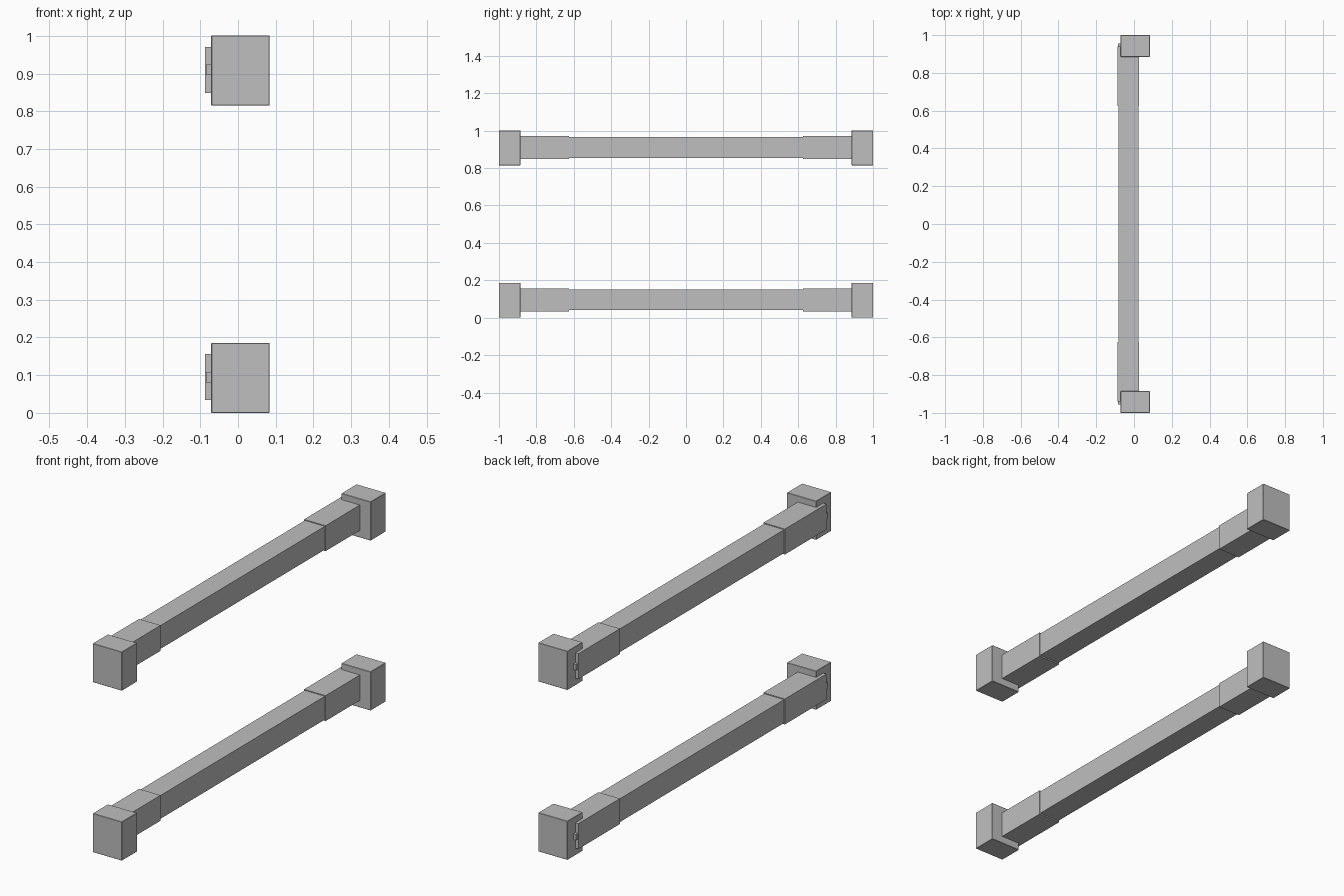
import bpy, bmesh

if "Cube" in bpy.data.objects:
    bpy.data.objects.remove(bpy.data.objects["Cube"])

grey = bpy.data.materials.new("plain_grey")
grey.diffuse_color = (0.52, 0.52, 0.52, 1)
grey.use_nodes = True
grey.node_tree.nodes["Principled BSDF"].inputs["Base Color"].default_value = grey.diffuse_color


def box(name, lo, hi, bevel=0.0):
    """Axis-aligned box between two corners."""
    bm = bmesh.new()
    bmesh.ops.create_cube(bm, size=1)
    for v in bm.verts:
        v.co = [(a + b) / 2 + c * (b - a) for a, b, c in zip(lo, hi, v.co)]
    if bevel:
        bmesh.ops.bevel(bm, geom=bm.edges[:], offset=bevel, segments=1, affect='EDGES')
    me = bpy.data.meshes.new(name)
    bm.to_mesh(me)
    bm.free()
    me.materials.append(grey)
    ob = bpy.data.objects.new(name, me)
    bpy.context.collection.objects.link(ob)
    return ob


def end_part(name, x, y, z, side, bevel=0.0):
    """Box given by its +y extent, mirrored to the -y end when side is -1."""
    y0, y1 = sorted((side * y[0], side * y[1]))
    return box(name, (x[0], y0, z[0]), (x[1], y1, z[1]), bevel)


for level, z in (("lower", 0.0), ("upper", 0.815)):
    # long rail
    box(f"{level}_rail", (-0.083, -0.9, z + 0.04), (0.023, 0.9, z + 0.152))
    for end, s in (("front", -1), ("back", 1)):
        # sleeve slipped over the rail end
        end_part(f"{level}_{end}_sleeve", (-0.087, 0.027), (0.625, 0.94),
                 (z + 0.034, z + 0.156), s)
        # square end block
        end_part(f"{level}_{end}_block", (-0.071, 0.084), (0.885, 1.0),
                 (z, z + 0.186), s, 0.0015)
        # small latch at the sleeve tip
        end_part(f"{level}_{end}_latch", (-0.085, -0.06), (0.93, 0.955),
                 (z + 0.081, z + 0.109), s)
